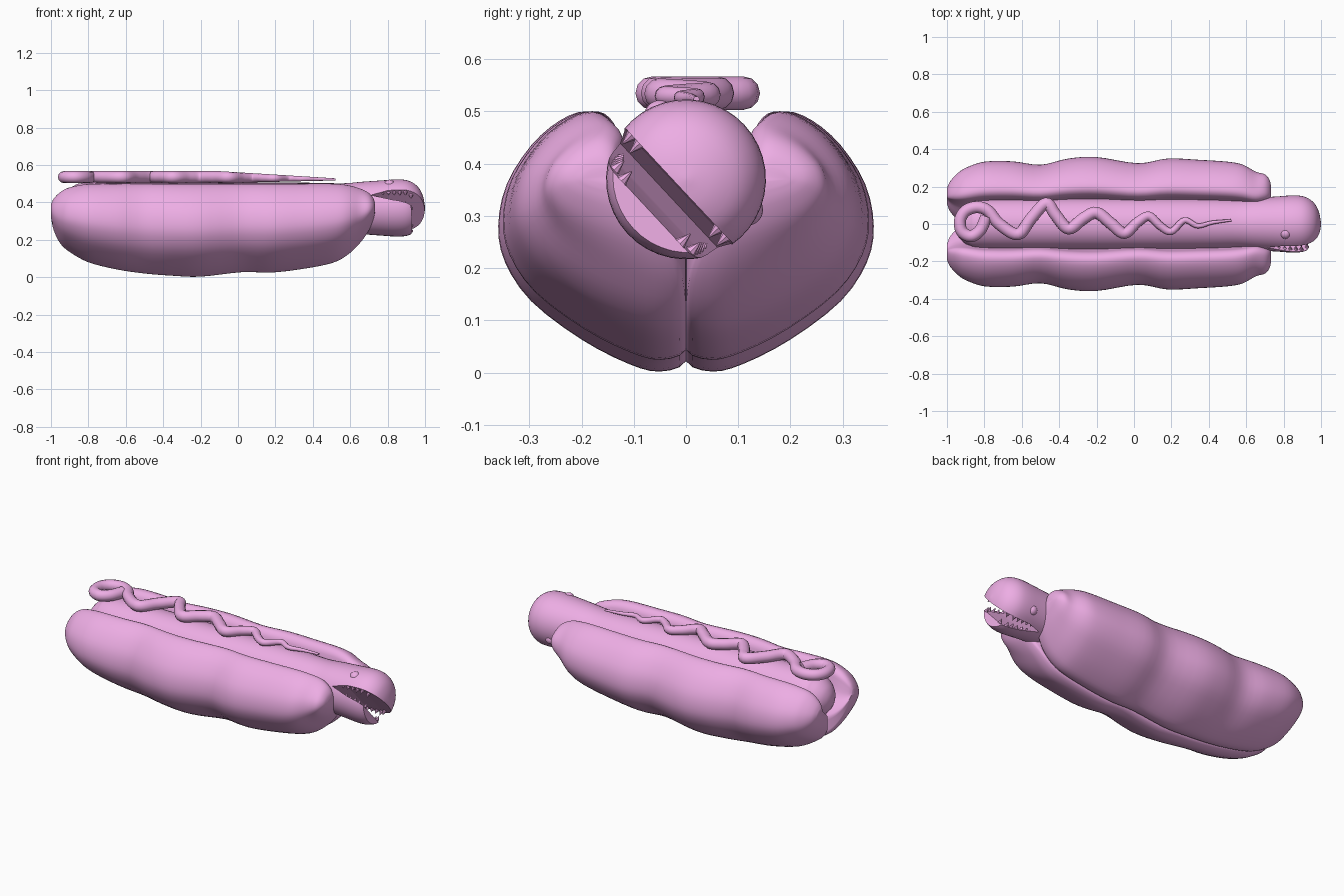
import bpy, bmesh, math
from mathutils import Vector, Matrix

if "Cube" in bpy.data.objects:
    bpy.data.objects.remove(bpy.data.objects["Cube"])

pink = bpy.data.materials.new("pink")
pink.diffuse_color = (0.85, 0.42, 0.78, 1)
pink.use_nodes = True
pink.node_tree.nodes["Principled BSDF"].inputs["Base Color"].default_value = pink.diffuse_color


def smooth_path(pts, n, closed=False):
    """Catmull-Rom samples through points of any dimension."""
    m, out = len(pts), []
    for i in range(m if closed else m - 1):
        k = [(i + d) % m if closed else min(max(i + d, 0), m - 1) for d in (-1, 0, 1, 2)]
        a, b, c, d = (Vector(pts[j]) for j in k)
        for s in range(n):
            t = s / n
            out.append(0.5 * (2 * b + (c - a) * t + (2 * a - 5 * b + 4 * c - d) * t * t
                              + (3 * b - a - 3 * c + d) * t ** 3))
    if not closed:
        out.append(Vector(pts[-1]))
    return out


def finish(name, bm, angle=40):
    bmesh.ops.recalc_face_normals(bm, faces=bm.faces[:])
    me = bpy.data.meshes.new(name)
    bm.to_mesh(me)
    bm.free()
    ob = bpy.data.objects.new(name, me)
    bpy.context.collection.objects.link(ob)
    me.materials.append(pink)
    bpy.ops.object.select_all(action='DESELECT')
    ob.select_set(True)
    bpy.context.view_layer.objects.active = ob
    if angle:
        bpy.ops.object.shade_smooth_by_angle(angle=math.radians(angle))
    return ob


def loft(bm, rings):
    rows = [[bm.verts.new(p) for p in r] for r in rings]
    n = len(rows[0])
    for a, b in zip(rows, rows[1:]):
        for i in range(n):
            bm.faces.new((a[i], a[(i + 1) % n], b[(i + 1) % n], b[i]))
    bm.faces.new(rows[0])
    bm.faces.new(rows[-1])


# Bun: one half lofted from a V-sided section, then mirrored
section = [(0, .02), (.05, .0), (.11, .015), (.2, .062), (.295, .135), (.345, .21), (.358, .28),
           (.342, .36), (.295, .435), (.24, .483), (.19, .5), (.155, .475), (.14, .42),
           (.11, .32), (.045, .235), (0, .16), (0, .09)]
section = smooth_path(section, 3, True)
# stations: x, inner y, outer y, bottom z, top z
stations = [(-1.0, .11, .19, .32, .39), (-.985, .07, .225, .25, .42), (-.95, .03, .265, .18, .455),
            (-.9, .005, .3, .135, .48), (-.8, 0, .333, .08, .498), (-.65, 0, .335, .042, .5),
            (-.5, 0, .317, .02, .5), (-.35, 0, .35, .008, .5), (-.2, 0, .358, .003, .5),
            (.02, 0, .325, .027, .5), (.18, 0, .35, .025, .5), (.35, 0, .343, .045, .5),
            (.5, 0, .333, .075, .5), (.58, 0, .318, .115, .493), (.65, .01, .28, .18, .475),
            (.7, .04, .265, .25, .45), (.725, .08, .235, .31, .42), (.733, .12, .2, .35, .39)]
bm = bmesh.new()
rings = []
for x, y0, y1, z0, z1 in smooth_path(stations, 4):
    rings.append([(x, max(0, y0 + (y1 - y0) * max(p[0], 0) / .358), z0 + (z1 - z0) * p[1] / .5)
                  for p in section])
loft(bm, rings)
bun = finish("bun_halves", bm, 60)
mir = bun.modifiers.new("mirror", 'MIRROR')
mir.use_axis = (False, True, False)
mir.use_mirror_merge = False

# Rolled head frame: x along body, u = up of head, l = sideways
A = math.radians(43)


def head(x, u, l):
    return Vector((x, math.cos(A) * u - math.sin(A) * l,
                   .37 + math.sin(A) * u + math.cos(A) * l))


# Sausage body with swelling head
profile = [(-.96, .004), (-.953, .04), (-.93, .08), (-.88, .117), (-.8, .135), (-.4, .137), (0, .137),
           (.4, .135), (.56, .132), (.66, .14), (.76, .147), (.86, .153), (.92, .143),
           (.965, .11), (.99, .06), (1.0, .004)]
bm = bmesh.new()
loft(bm, [[head(x, r * math.cos(t), r * math.sin(t))
           for t in (2 * math.pi * i / 40 for i in range(40))]
          for x, r in smooth_path(profile, 4)])
body = finish("sausage_body", bm, 40)

# Mouth cut: a wedge that also shortens the jaw
wedge = [(.71, -.045), (.8, -.022), (.9, -.018), (1.1, -.02), (1.1, -.3), (.95, -.3), (.925, -.092), (.82, -.075)]
bm = bmesh.new()
loft(bm, [[head(x, u, l) for x, u in wedge] for l in (-.3, .3)])
cutter = finish("mouth_cutter", bm, 0)
cutter.hide_render = True
bpy.context.view_layer.objects.active = body
mod = body.modifiers.new("mouth", 'BOOLEAN')
mod.operation, mod.solver, mod.object = 'DIFFERENCE', 'EXACT', cutter
bpy.ops.object.modifier_apply(modifier="mouth")
bpy.data.objects.remove(cutter)
body.select_set(True)
bpy.ops.object.shade_smooth_by_angle(angle=math.radians(40))

# Teeth along both jaws
bm = bmesh.new()
for side in (-1, 1):
    for i in range(6):
        x = .775 + i * .03
        for u, way in ((-.02, -1), (-.07 - .02 * i / 5, 1)):
            l = side * (math.sqrt(.15 ** 2 - u * u) - .016 - (.022 if i == 5 else 0))
            h = .018 + .002 * i
            d = head(0, way, 0) - head(0, 0, 0)
            rot = Vector((0, 0, 1)).rotation_difference(d).to_matrix().to_4x4()
            bmesh.ops.create_cone(bm, cap_ends=True, segments=8, radius1=.012, radius2=.001, depth=h,
                                  matrix=Matrix.Translation(head(x, u + way * h * .4, l)) @ rot)
finish("teeth", bm)

# Eyes
bm = bmesh.new()
for side in (-1, 1):
    bmesh.ops.create_uvsphere(bm, u_segments=20, v_segments=12, radius=.03,
                              matrix=Matrix.Translation(head(.81, .046, side * .123)))
finish("eyes", bm)

# Mustard squiggle: tapered tube with a curl at the tail
squiggle = [(-.79, .04), (-.82, -.03), (-.87, -.065), (-.92, -.04), (-.93, .02), (-.9, .07),
            (-.84, .09), (-.78, .07), (-.72, .0), (-.62, -.055), (-.55, .03), (-.47, .11),
            (-.42, .05), (-.35, -.025), (-.27, .03), (-.2, .06), (-.12, .0), (-.05, -.05),
            (.02, .01), (.08, .042), (.14, -.01), (.2, -.04), (.27, .02), (.34, -.01),
            (.42, .008), (.52, .02)]
cu = bpy.data.curves.new("mustard_squiggle", 'CURVE')
cu.dimensions, cu.bevel_depth, cu.bevel_resolution, cu.use_fill_caps = '3D', .032, 4, True
path = smooth_path(squiggle, 6)
sp = cu.splines.new('POLY')
sp.points.add(len(path) - 1)
for q, p in zip(sp.points, path):
    f = min(1, max(0, (p.x + .1) / .62))
    q.co = (p.x, p.y, .535 - .012 * f, 1)
    q.radius = 1 - .82 * f
sp.use_smooth = True
cu.materials.append(pink)
bpy.context.collection.objects.link(bpy.data.objects.new("mustard_squiggle", cu))
